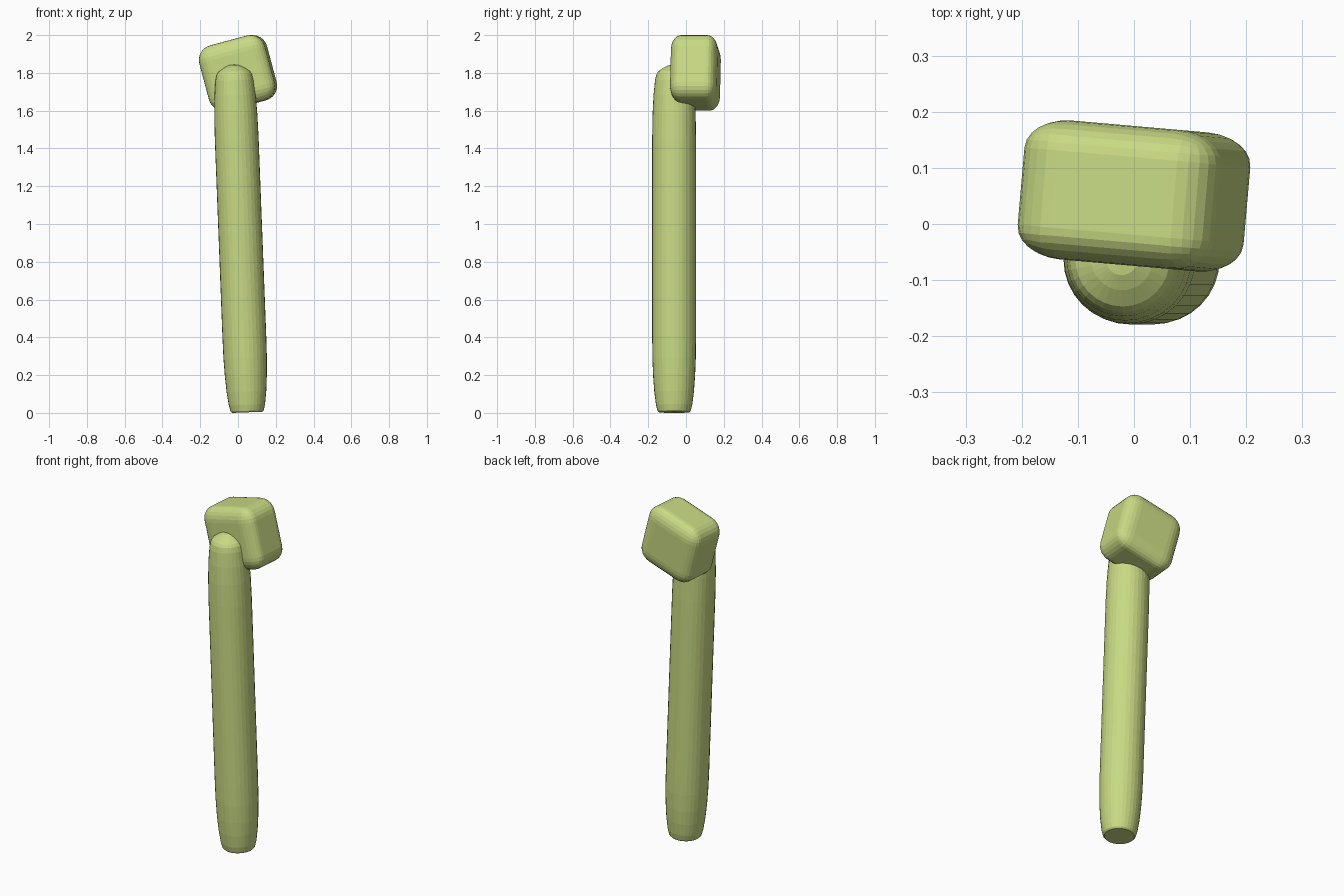
import bpy, bmesh, math
from mathutils import Vector

if "Cube" in bpy.data.objects:
    bpy.data.objects.remove(bpy.data.objects["Cube"])

mat = bpy.data.materials.new("green")
mat.diffuse_color = (0.58, 0.70, 0.23, 1)
mat.use_nodes = True
mat.node_tree.nodes["Principled BSDF"].inputs["Base Color"].default_value = mat.diffuse_color


def make_object(name, bm):
    bmesh.ops.recalc_face_normals(bm, faces=bm.faces)
    me = bpy.data.meshes.new(name)
    bm.to_mesh(me)
    bm.free()
    me.materials.append(mat)
    ob = bpy.data.objects.new(name, me)
    bpy.context.collection.objects.link(ob)
    return ob


def lathe(name, profile, sides):
    """Revolve (radius, height) pairs; flat bottom, last pair is the apex."""
    bm = bmesh.new()
    rings = []
    for r, z in profile[:-1]:
        rings.append([bm.verts.new((r * math.cos(2 * math.pi * i / sides),
                                    r * math.sin(2 * math.pi * i / sides), z))
                      for i in range(sides)])
    apex = bm.verts.new((0, 0, profile[-1][1]))
    bm.faces.new(rings[0])
    for i in range(sides):
        j = (i + 1) % sides
        for a, b in zip(rings, rings[1:]):
            bm.faces.new((a[i], a[j], b[j], b[i]))
        bm.faces.new((rings[-1][i], rings[-1][j], apex))
    return make_object(name, bm)


# Handle: long shaft with rounded-in ends, flat foot and shallow domed tip
handle = lathe("handle", [
    (0.080, 0.0), (0.088, 0.008), (0.096, 0.04), (0.105, 0.11), (0.111, 0.19),
    (0.115, 0.29), (0.116, 0.40), (0.116, 1.45), (0.114, 1.58), (0.109, 1.68),
    (0.101, 1.76), (0.094, 1.79), (0.084, 1.806), (0.055, 1.826),
    (0.028, 1.839), (0, 1.843)], 32)
handle.location = (0.049, -0.063, 0.003)
handle.rotation_euler = (0, math.atan(-0.0385), 0)

# Head: bevelled block, flattened front to back and tilted
bm = bmesh.new()
bmesh.ops.create_cube(bm, size=0.36)
bmesh.ops.bevel(bm, geom=bm.edges[:], offset=0.08, segments=6, profile=0.5,
                affect='EDGES')
bmesh.ops.scale(bm, vec=Vector((1.0, 0.69, 0.985)), verts=bm.verts)
head = make_object("head", bm)
head.location = (0, 0.05, 1.80)
head.rotation_euler = (0, math.radians(-15), math.radians(-5))
